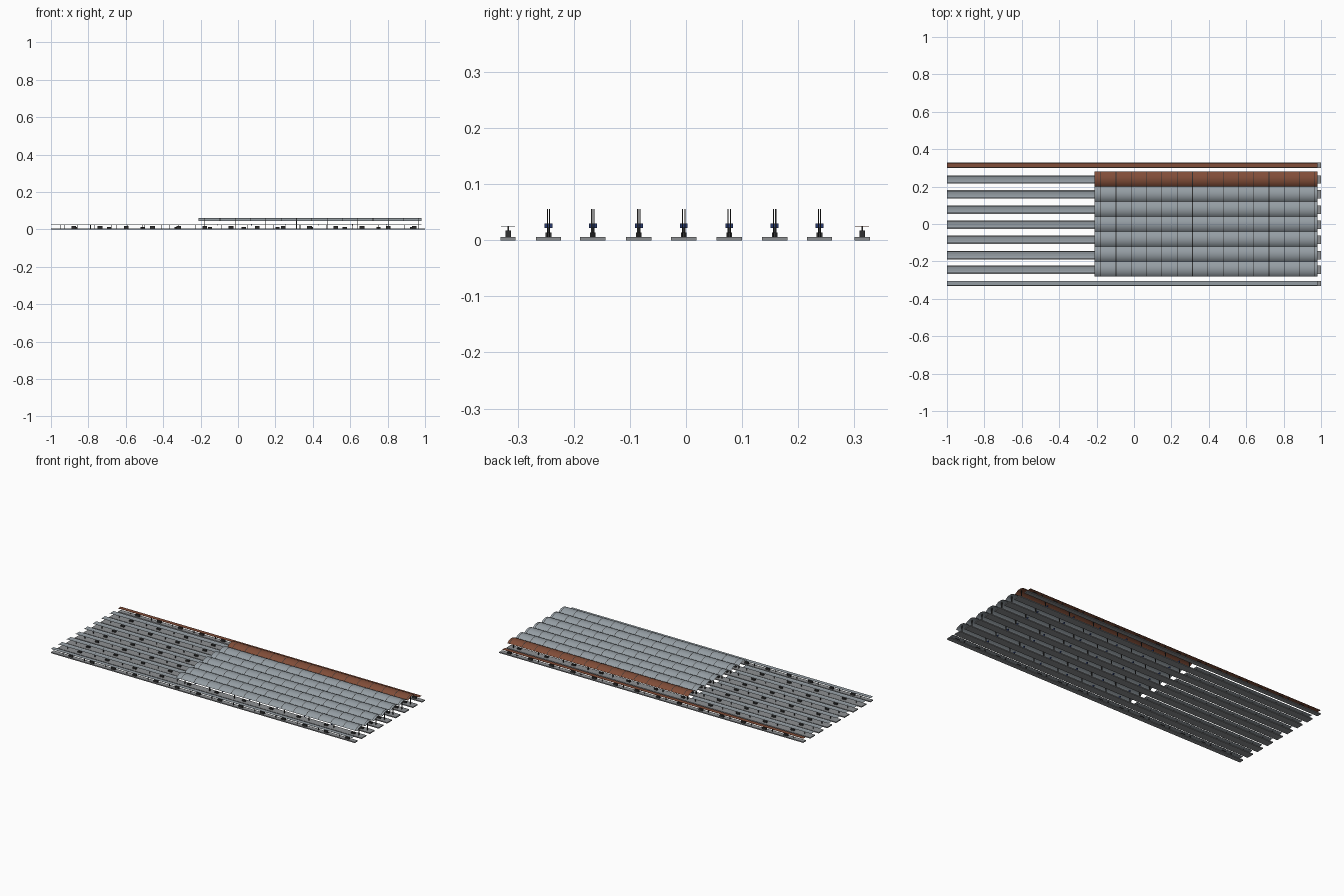
import bpy, bmesh, math

if "Cube" in bpy.data.objects:
    bpy.data.objects.remove(bpy.data.objects["Cube"])

def mat(name, c):
    m = bpy.data.materials.new(name)
    m.diffuse_color = (*c, 1)
    m.use_nodes = True
    m.node_tree.nodes["Principled BSDF"].inputs["Base Color"].default_value = m.diffuse_color
    return m

GREY = mat("roof_grey", (0.30, 0.34, 0.37))
RUST = mat("rust_red", (0.22, 0.075, 0.04))
STONE = mat("platform_grey", (0.27, 0.28, 0.29))
DARK = mat("dark_steel", (0.03, 0.03, 0.03))
NAVY = mat("navy_sign", (0.02, 0.04, 0.15))

def finish(name, bm, m):
    me = bpy.data.meshes.new(name)
    bm.to_mesh(me)
    bm.free()
    me.materials.append(m)
    ob = bpy.data.objects.new(name, me)
    bpy.context.collection.objects.link(ob)
    return ob

def boxes(name, items, m):
    """Boxes given as (x0, x1, y0, y1, z0, z1) in one object."""
    bm = bmesh.new()
    for x0, x1, y0, y1, z0, z1 in items:
        vs = bmesh.ops.create_cube(bm, size=1)["verts"]
        for v in vs:
            v.co = ((x0 + x1) / 2 + v.co.x * (x1 - x0),
                    (y0 + y1) / 2 + v.co.y * (y1 - y0),
                    (z0 + z1) / 2 + v.co.z * (z1 - z0))
    return finish(name, bm, m)

def sheet(name, profile, stations, m):
    """Thin sheet: a (y, z) profile swept along x stations."""
    bm = bmesh.new()
    rows = [[bm.verts.new((x, y, z)) for y, z in profile] for x in stations]
    for a, b in zip(rows, rows[1:]):
        for i in range(len(profile) - 1):
            f = bm.faces.new((a[i], b[i], b[i + 1], a[i + 1]))
            f.smooth = len(profile) > 4
    return finish(name, bm, m)

def arc(y, half, z_edge, z_top, n=12):
    """Shallow circular arch through the eaves and the crown."""
    h = z_top - z_edge
    r = (half * half + h * h) / (2 * h)
    a = math.asin(half / r)
    return [(y + r * math.sin(t), z_top - r + r * math.cos(t))
            for t in (-a + 2 * a * i / n for i in range(n + 1))]

ROOF = (-0.21, 0.98)
BAYS = [-0.178 + 0.0818 * i for i in range(15)]
BAYS = [x for x in BAYS if x < 0.975]
centres = [-0.245, -0.166, -0.084, -0.004, 0.077, 0.158, 0.238]

for k, y in enumerate(centres):
    roof_y = -0.24 + 0.08 * k
    # platform slab
    boxes(f"platform_{k}", [(-1, 1, y - 0.0225, y + 0.0225, 0, 0.006)], STONE)
    # barrel vault roof
    sheet(f"vault_roof_{k}", arc(roof_y, 0.0398, 0.045, 0.061),
          [ROOF[0], *BAYS, ROOF[1]], RUST if k == 6 else GREY)
    # arch ribs under the vault
    for i, x in enumerate(BAYS):
        sheet(f"vault_rib_{k}_{i}", arc(roof_y, 0.0395, 0.0457, 0.0617),
              [x - 0.0015, x + 0.0015], DARK)
    # low canopy on the open part of the platform
    sheet(f"low_canopy_{k}",
          [(y - 0.018, 0.027), (y - 0.006, 0.025), (y + 0.006, 0.025), (y + 0.018, 0.027)],
          [-1, ROOF[0]], GREY)
    # columns
    cols = [(x - 0.0015, x + 0.0015, y + s - 0.001, y + s + 0.001, 0.006, 0.056)
            for x in BAYS[::2] for s in (-0.002, 0.002)]
    cols += [(-0.95 + 0.09 * i, -0.947 + 0.09 * i, y - 0.0015, y + 0.0015, 0.006, 0.025)
             for i in range(9)]
    boxes(f"columns_{k}", cols, DARK)
    # benches and hanging signs
    xs = [-0.88 + 0.18 * i for i in range(11)]
    boxes(f"benches_{k}", [(x, x + 0.022, y - 0.005, y + 0.005, 0.006, 0.014) for x in xs], DARK)
    boxes(f"signs_{k}", [(x + 0.05, x + 0.054, y - 0.007, y + 0.007, 0.022, 0.03)
                         for x in xs if x > -0.2 and x < 0.9], NAVY)

# side platforms with flat canopies
for side, y, m in (("front", -0.317, GREY), ("back", 0.314, RUST)):
    boxes(f"side_platform_{side}", [(-1, 1, y - 0.0135, y + 0.0135, 0, 0.006)], STONE)
    boxes(f"side_canopy_{side}", [(-1, 0.98, y - 0.0125, y + 0.0125, 0.0245, 0.0255)], m)
    xs = [-0.93 + 0.14 * i for i in range(14)]
    boxes(f"side_columns_{side}",
          [(x, x + 0.003, y - 0.0015, y + 0.0015, 0.006, 0.0245) for x in xs], DARK)
    boxes(f"side_benches_{side}",
          [(x + 0.04, x + 0.065, y - 0.005, y + 0.005, 0.006, 0.017) for x in xs], DARK)
